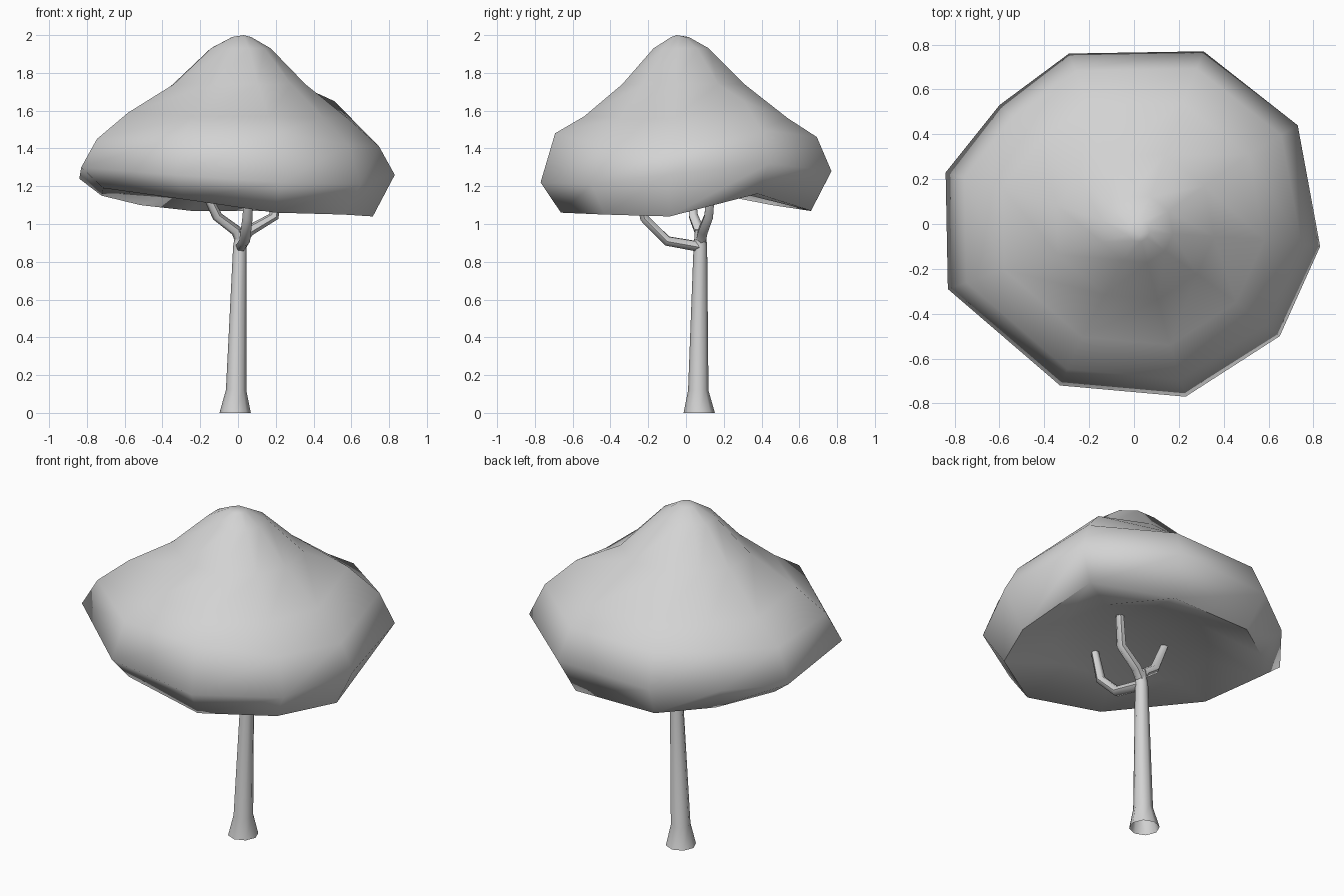
import bpy
import bmesh
import math
from mathutils import Vector

cube = bpy.data.objects.get("Cube")
if cube:
    bpy.data.objects.remove(cube, do_unlink=True)

grey = bpy.data.materials.new("plain grey")
grey.use_nodes = True
grey.diffuse_color = (0.65, 0.65, 0.65, 1)
grey.node_tree.nodes["Principled BSDF"].inputs["Base Color"].default_value = grey.diffuse_color


def loft(name, rings, cap_start=None, cap_end=None, angle=60):
    """Join equal rings of points with faces; optional apex points close the ends."""
    bm = bmesh.new()
    loops = [[bm.verts.new(point) for point in ring] for ring in rings]
    count = len(loops[0])
    for low, high in zip(loops, loops[1:]):
        for i in range(count):
            j = (i + 1) % count
            bm.faces.new((low[i], low[j], high[j], high[i]))
    for apex, loop in ((cap_start, loops[0]), (cap_end, loops[-1])):
        if apex is not None:
            tip = bm.verts.new(apex)
            for i in range(count):
                bm.faces.new((loop[i], loop[(i + 1) % count], tip))
    bmesh.ops.recalc_face_normals(bm, faces=bm.faces)
    mesh = bpy.data.meshes.new(name)
    bm.to_mesh(mesh)
    bm.free()
    mesh.materials.append(grey)
    obj = bpy.data.objects.new(name, mesh)
    bpy.context.collection.objects.link(obj)
    bpy.ops.object.select_all(action="DESELECT")
    obj.select_set(True)
    bpy.context.view_layer.objects.active = obj
    bpy.ops.object.shade_smooth_by_angle(angle=math.radians(angle))
    return obj


def tube(name, path, radii, sides):
    """Sweep a tapering round section along a path, closed at its far end."""
    points = [Vector(p) for p in path]
    rings = []
    for i, (point, radius) in enumerate(zip(points, radii)):
        along = points[min(i + 1, len(points) - 1)] - points[max(i - 1, 0)]
        if point.z == 0:
            along = Vector((0, 0, 1))
        turn = Vector((0, 0, 1)).rotation_difference(along.normalized())
        rings.append([
            point + turn @ Vector((radius * math.cos(a), radius * math.sin(a), 0))
            for a in (math.tau * k / sides for k in range(sides))
        ])
    return loft(name, rings, cap_end=points[-1])


# Canopy outline: x, y, lower lip z, rim z, shoulder z, upper slope z
outline = [
    (0.83, -0.10, 1.04, 1.26, 1.41, 1.56),
    (0.73, 0.44, 1.16, 1.32, 1.50, 1.65),
    (0.31, 0.77, 1.07, 1.28, 1.46, 1.56),
    (-0.29, 0.76, 1.07, 1.26, 1.45, 1.56),
    (-0.60, 0.53, 1.10, 1.25, 1.45, 1.56),
    (-0.84, 0.23, 1.15, 1.24, 1.43, 1.54),
    (-0.83, -0.29, 1.19, 1.30, 1.45, 1.59),
    (-0.33, -0.72, 1.13, 1.26, 1.47, 1.57),
    (0.23, -0.77, 1.06, 1.22, 1.48, 1.57),
    (0.65, -0.50, 1.05, 1.21, 1.42, 1.56),
]
peak = Vector((0.03, -0.05, 2.0))


def ring(scale, height):
    """Shrink the outline toward the peak; height is a column or a fixed z."""
    shift = max(0, 0.7 - scale)
    return [
        (p[0] * scale + peak.x * shift, p[1] * scale + peak.y * shift,
         p[height] if isinstance(height, int) else height)
        for p in outline
    ]


loft(
    "canopy",
    [ring(0.25, 1.22), ring(0.52, 1.18), ring(0.86, 2), ring(1, 3), ring(0.9, 4),
     ring(0.7, 5), ring(0.42, 1.74), ring(0.19, 1.93), ring(0.06, 1.99)],
    cap_start=(0, 0, 1.23), cap_end=peak, angle=75,
)

# Trunk with a flared, open foot
tube(
    "trunk",
    [(-0.015, 0.07, 0), (-0.01, 0.065, 0.12), (0.01, 0.076, 0.88), (0.018, 0.076, 0.97)],
    [0.083, 0.054, 0.036, 0.028], 8,
)

# Three bent branches carrying the canopy
branches = {
    "front_branch": [(0.015, 0.07, 0.88), (0.035, -0.1, 0.91), (0.05, -0.22, 1.03), (0.06, -0.26, 1.22)],
    "left_branch": [(0.015, 0.078, 0.91), (0.06, 0.09, 0.965), (0.19, 0.12, 1.04), (0.22, 0.14, 1.25)],
    "right_branch": [(0.015, 0.075, 0.91), (-0.01, 0.07, 0.965), (-0.11, 0.04, 1.04), (-0.2, 0.02, 1.23)],
}
for name, path in branches.items():
    tube(name, path, [0.03, 0.029, 0.027, 0.022], 6)
